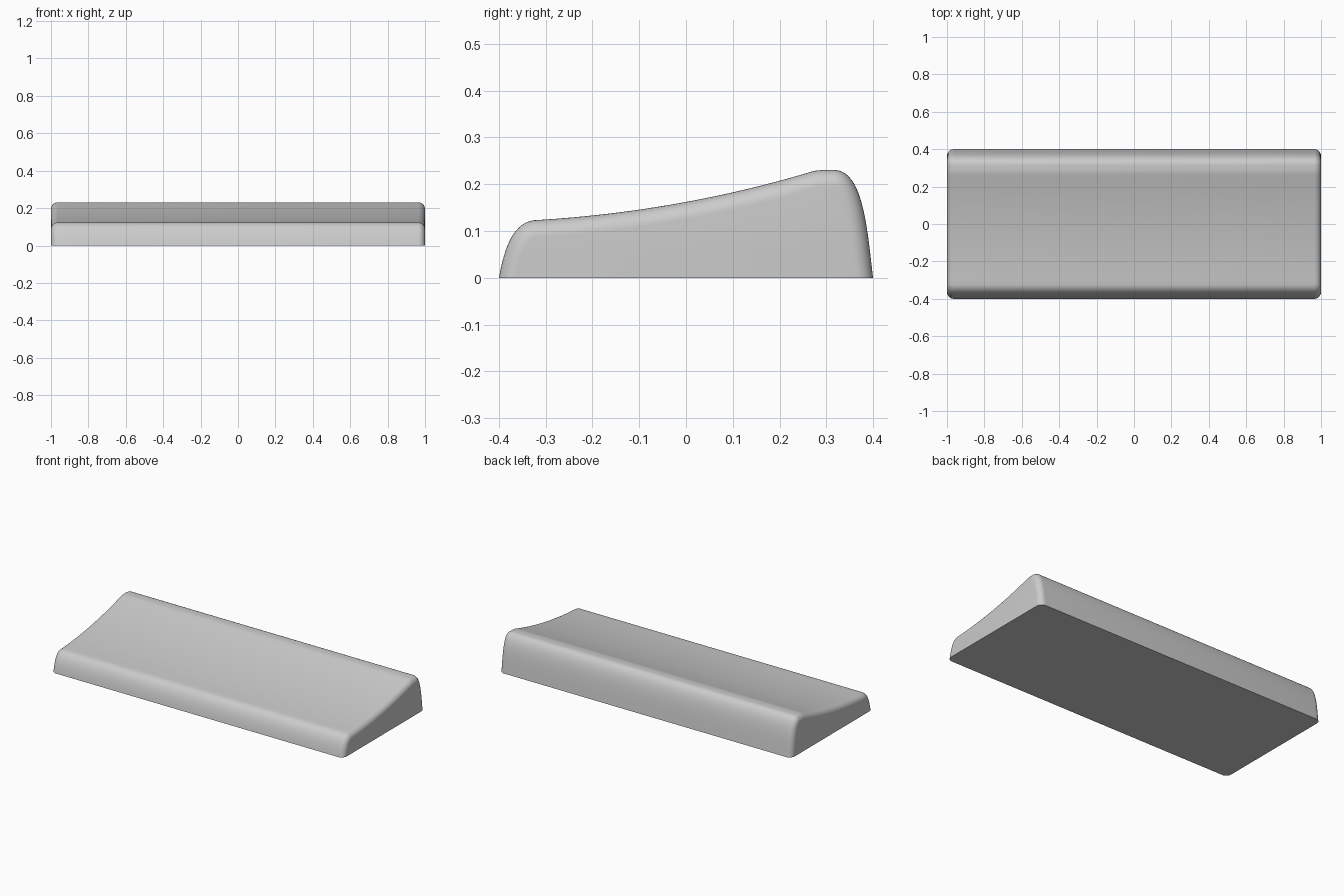
import bpy
import bmesh
import math
from mathutils import Vector
from mathutils.geometry import interpolate_bezier

default = bpy.data.objects.get("Cube")
if default:
    bpy.data.objects.remove(default)

HALF_LENGTH = 1.0
ROUND = 0.036
ROUND_STEPS = 8

grey = bpy.data.materials.new("light_grey")
grey.use_nodes = True
colour = (0.6, 0.6, 0.6, 1)
grey.diffuse_color = colour
grey.node_tree.nodes["Principled BSDF"].inputs["Base Color"].default_value = colour

# Side profile (y, z): front lip, dished top, rear crest, back wall
curves = [
    [(-0.4, 0), (-0.387, 0.075), (-0.365, 0.118), (-0.325, 0.123)],
    [(-0.325, 0.123), (-0.12, 0.135), (0.08, 0.17), (0.272, 0.228)],
    [(0.272, 0.228), (0.285, 0.231), (0.305, 0.2305), (0.32, 0.2305)],
    [(0.32, 0.2305), (0.38, 0.226), (0.388, 0.1), (0.4, 0)],
]
profile = []
for curve, steps in zip(curves, (14, 24, 6, 18)):
    points = interpolate_bezier(*[Vector(p) for p in curve], steps)
    profile += [p.to_2d() for p in points[:-1]]
profile.append(Vector(curves[-1][-1]))


def inset_profile(distance):
    """Move the profile inwards along its normals, keeping the base flat."""
    result = []
    last = len(profile) - 1
    for i, p in enumerate(profile):
        t = (profile[min(i + 1, last)] - profile[max(i - 1, 0)]).normalized()
        q = p + Vector((t.y, -t.x)) * distance
        if i in (0, last):
            q.y = 0
        result.append((q.x, max(q.y, 0)))
    return result


# Cross-sections along the length, shrinking round each end
angles = [math.pi / 2 * i / ROUND_STEPS for i in range(ROUND_STEPS + 1)]
right_end = [(HALF_LENGTH - ROUND * (1 - math.sin(a)), ROUND * (1 - math.cos(a)))
             for a in angles]
stations = [(-x, d) for x, d in reversed(right_end)] + right_end

bm = bmesh.new()
sections = [[bm.verts.new((x, y, z)) for y, z in inset_profile(d)]
            for x, d in stations]
for a, b in zip(sections, sections[1:]):
    for i in range(len(a)):
        j = (i + 1) % len(a)
        bm.faces.new((a[i], a[j], b[j], b[i]))
bm.faces.new(sections[0])
bm.faces.new(sections[-1])
bmesh.ops.recalc_face_normals(bm, faces=bm.faces)

mesh = bpy.data.meshes.new("wedge_body")
bm.to_mesh(mesh)
bm.free()
mesh.materials.append(grey)
body = bpy.data.objects.new("wedge_body", mesh)
bpy.context.collection.objects.link(body)

# Smooth shading with a sharp base edge
bpy.ops.object.select_all(action="DESELECT")
body.select_set(True)
bpy.context.view_layer.objects.active = body
bpy.ops.object.shade_smooth_by_angle(angle=math.radians(35))
